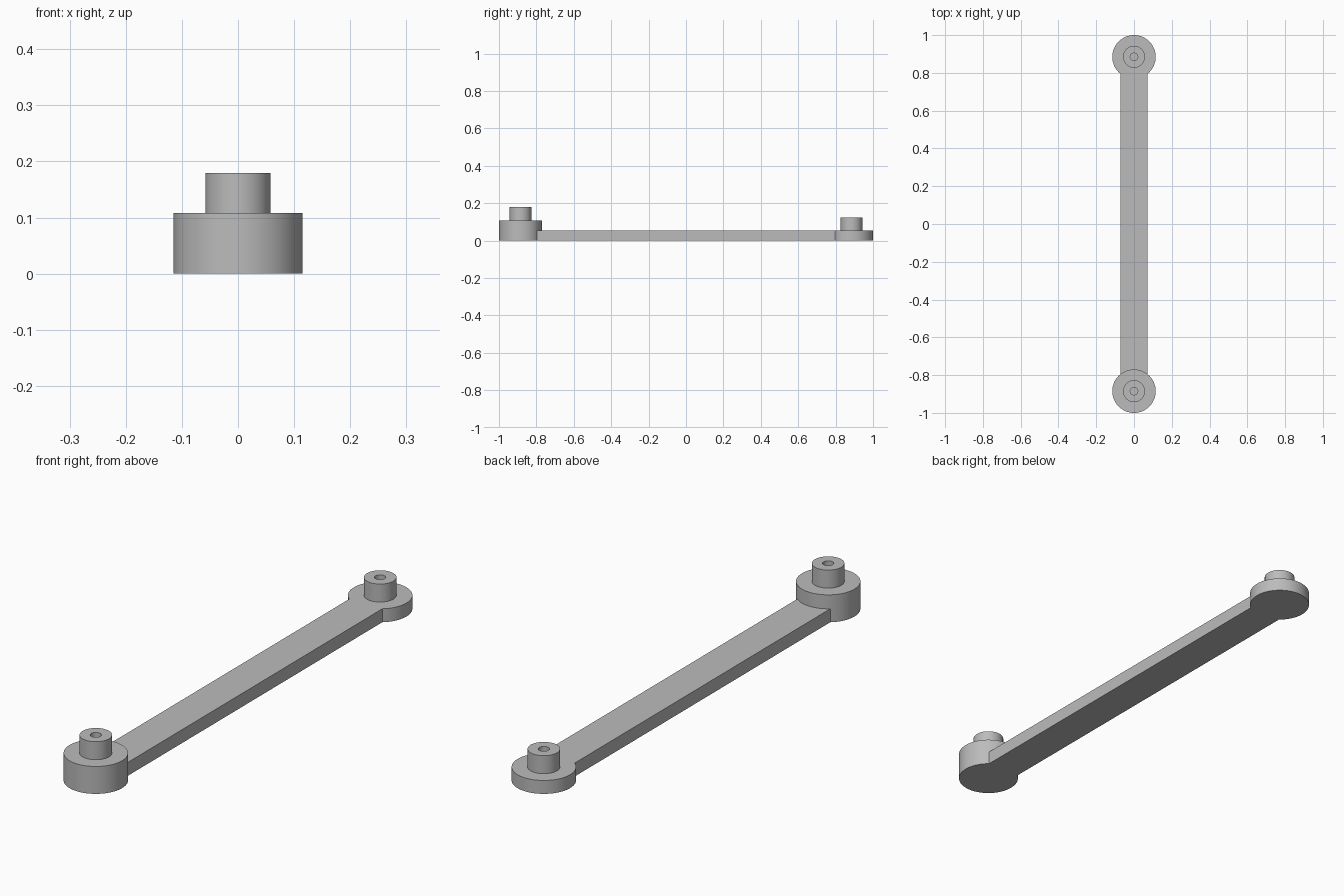
import bpy
import math

SEGMENTS = 64
BOSS_R, PIN_R, HOLE_R = 0.115, 0.058, 0.02
BAR_HALF, BAR_TOP = 0.072, 0.053
PIN_RISE = 0.071
END_Y = 1 - BOSS_R

default = bpy.data.objects.get("Cube")
if default:
    bpy.data.objects.remove(default, do_unlink=True)

grey = bpy.data.materials.new("plain grey")
grey.use_nodes = True
colour = (0.5, 0.5, 0.5, 1)
grey.diffuse_color = colour
grey.node_tree.nodes["Principled BSDF"].inputs["Base Color"].default_value = colour


def add_object(name, verts, faces):
    mesh = bpy.data.meshes.new(name)
    mesh.from_pydata(verts, [], faces)
    mesh.materials.append(grey)
    obj = bpy.data.objects.new(name, mesh)
    bpy.context.collection.objects.link(obj)
    return obj


def lathe(name, profile, y):
    """Turn a (radius, height) profile into a solid, capped at both ends."""
    n = SEGMENTS
    verts = [(r * math.cos(math.tau * i / n), y + r * math.sin(math.tau * i / n), z)
             for r, z in profile for i in range(n)]
    faces = [(k * n + i, k * n + (i + 1) % n, (k + 1) * n + (i + 1) % n, (k + 1) * n + i)
             for k in range(len(profile) - 1) for i in range(n)]
    faces.append(tuple(reversed(range(n))))
    faces.append(tuple(range(len(verts) - n, len(verts))))
    return add_object(name, verts, faces)


def end_boss(name, y, top):
    """Round boss carrying a pin with a blind centre hole."""
    tip = top + PIN_RISE
    return lathe(name, [(BOSS_R, 0), (BOSS_R, top), (PIN_R, top),
                        (PIN_R, tip), (HOLE_R, tip), (HOLE_R, top)], y)


# Straight bar, running between the two boss centres
bar_verts = [(x * BAR_HALF, y * END_Y, z) for z in (0, BAR_TOP)
             for x, y in ((-1, -1), (1, -1), (1, 1), (-1, 1))]
bar_faces = [(3, 2, 1, 0), (4, 5, 6, 7)]
bar_faces += [(i, (i + 1) % 4, (i + 1) % 4 + 4, i + 4) for i in range(4)]
arm = add_object("link_arm", bar_verts, bar_faces)

# Tall boss at the front, low boss flush with the bar at the back
bosses = [end_boss("front_boss", -END_Y, 0.108),
          end_boss("back_boss", END_Y, BAR_TOP)]

# Join everything into one clean solid
bpy.context.view_layer.objects.active = arm
for boss in bosses:
    union = arm.modifiers.new("union", "BOOLEAN")
    union.operation = "UNION"
    union.solver = "EXACT"
    union.object = boss
    bpy.ops.object.modifier_apply(modifier=union.name)
    bpy.data.objects.remove(boss, do_unlink=True)

bpy.ops.object.select_all(action="DESELECT")
arm.select_set(True)
bpy.ops.object.shade_smooth_by_angle(angle=math.radians(30))
